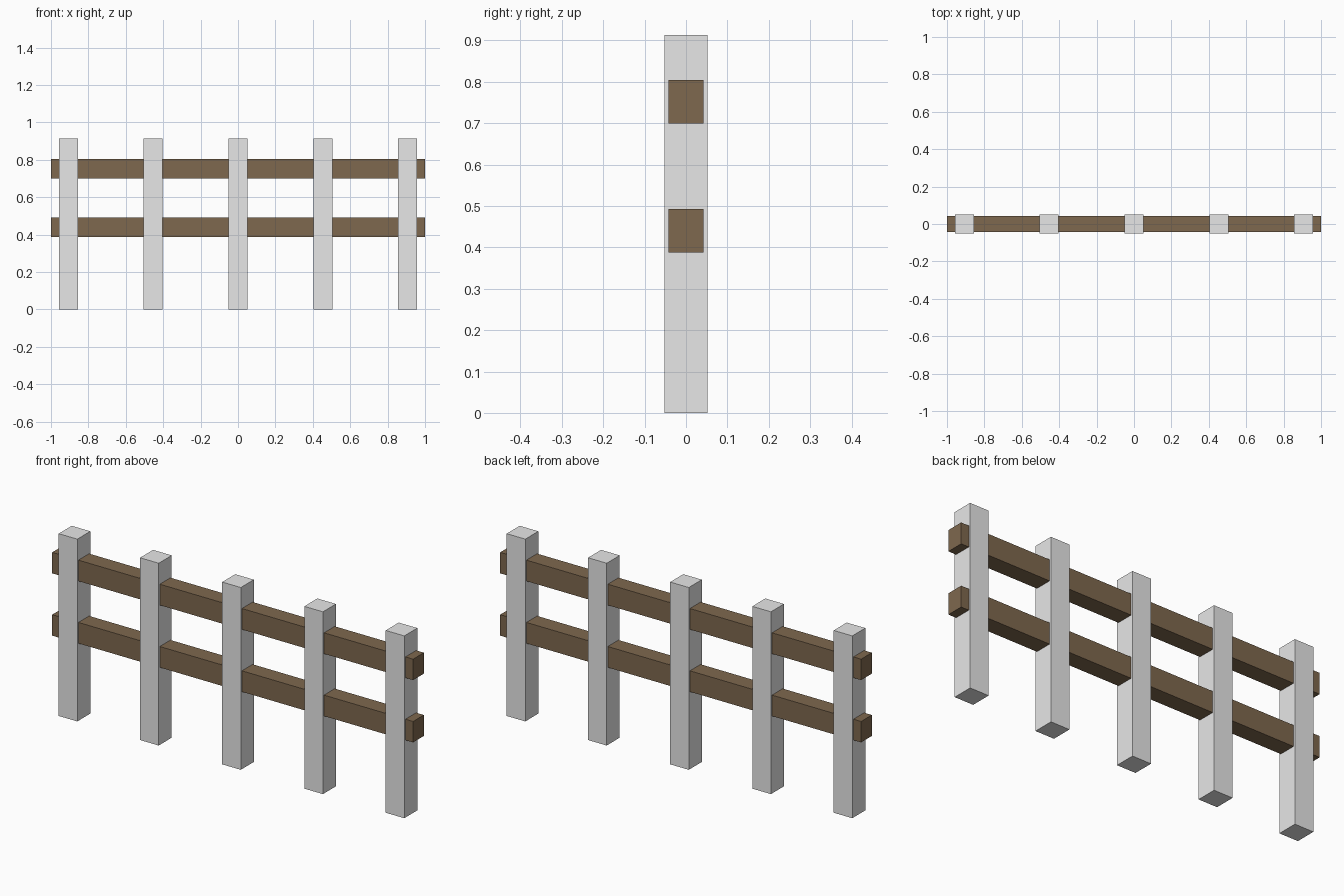
import bpy

cube = bpy.data.objects.get("Cube")
if cube:
    bpy.data.objects.remove(cube, do_unlink=True)


def material(name, rgb):
    mat = bpy.data.materials.new(name)
    mat.use_nodes = True
    color = (*rgb, 1)
    mat.diffuse_color = color
    mat.node_tree.nodes["Principled BSDF"].inputs["Base Color"].default_value = color
    return mat


def box(name, center, size, mat):
    bpy.ops.mesh.primitive_cube_add(size=1, location=center)
    obj = bpy.context.object
    obj.name = name
    obj.scale = size
    bpy.ops.object.transform_apply(location=False, rotation=False, scale=True)
    obj.data.materials.append(mat)
    return obj


post_grey = material("post grey", (0.8, 0.8, 0.8))
rail_brown = material("rail brown", (0.21, 0.138, 0.077))

# Square upright posts
POST_WIDTH, POST_HEIGHT = 0.103, 0.913
for i, x in enumerate((-0.906, -0.455, 0, 0.455, 0.906), 1):
    box(f"post_{i}", (x, 0, POST_HEIGHT / 2),
        (POST_WIDTH, POST_WIDTH, POST_HEIGHT), post_grey)

# Long rails running through the posts
for name, z in (("lower_rail", 0.44), ("upper_rail", 0.752)):
    box(name, (0, 0, z), (2, 0.085, 0.105), rail_brown)
